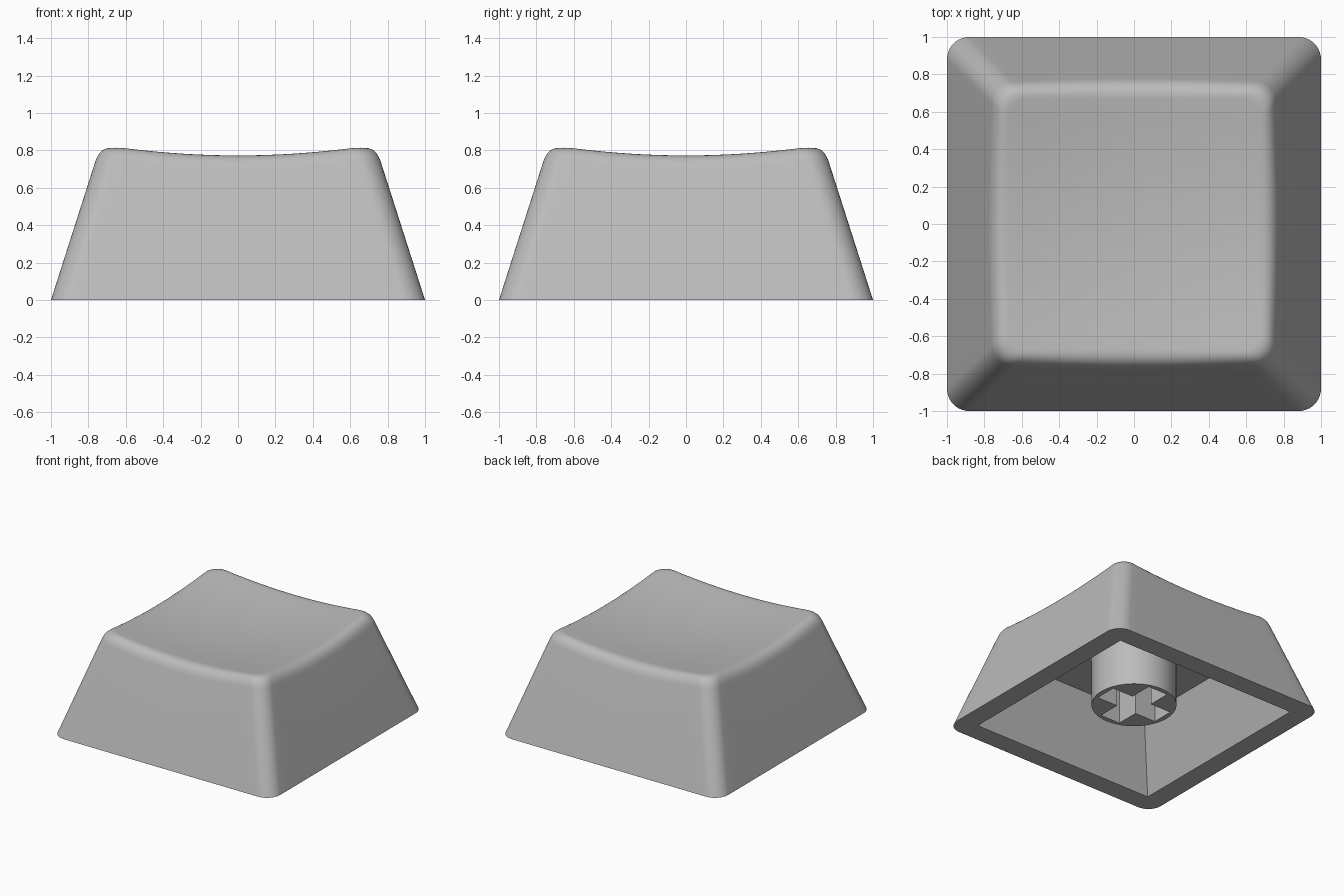
import bpy, bmesh, math

if "Cube" in bpy.data.objects:
    bpy.data.objects.remove(bpy.data.objects["Cube"])

SLOPE = 0.32                 # inward lean of the outer walls per unit height
DISH_LOW, DISH_CURVE = 0.725, 0.105
FILLET = 0.085

mat = bpy.data.materials.new("grey plastic")
mat.diffuse_color = (0.5, 0.5, 0.5, 1)
mat.use_nodes = True
mat.node_tree.nodes["Principled BSDF"].inputs["Base Color"].default_value = mat.diffuse_color


def dish(x, y):
    return DISH_LOW + DISH_CURVE * (x * x + y * y)


def rounded_square(half, radius, arc=10, side=20):
    """Closed outline; the point count does not depend on the radius."""
    pts, c = [], half - radius
    for q in range(4):
        ca, sa = round(math.cos(q * math.pi / 2)), round(math.sin(q * math.pi / 2))
        local = [(half, -c + 2 * c * i / side) for i in range(side)]
        local += [(c + radius * math.cos(a), c + radius * math.sin(a))
                  for a in (math.pi / 2 * i / arc for i in range(arc))]
        pts += [(x * ca - y * sa, x * sa + y * ca) for x, y in local]
    return pts


def wall_point(i, z):
    x, y = rounded_square(1 - SLOPE * z, 0.12 - 0.01 * z)[i]
    return x, y, z


def bridge(bm, a, b):
    n = len(a)
    for i in range(n):
        j = (i + 1) % n
        bm.faces.new((a[i], a[j], b[j], b[i]))


def finish(bm, name, angle=30):
    bmesh.ops.remove_doubles(bm, verts=bm.verts, dist=1e-4)
    bmesh.ops.recalc_face_normals(bm, faces=bm.faces)
    me = bpy.data.meshes.new(name)
    bm.to_mesh(me)
    bm.free()
    me.materials.append(mat)
    ob = bpy.data.objects.new(name, me)
    bpy.context.collection.objects.link(ob)
    bpy.ops.object.select_all(action='DESELECT')
    ob.select_set(True)
    bpy.context.view_layer.objects.active = ob
    bpy.ops.object.shade_smooth_by_angle(angle=math.radians(angle))


# Hollow cap: each column runs from the inner ceiling, round the rim,
# up the wall, over the filleted edge and into the dish
count = len(rounded_square(1, 0.12))
inner_top = rounded_square(0.63, 0)
inner_low = rounded_square(0.835, 0)
columns = []
for i in range(count):
    z = 0.78
    for _ in range(6):                       # where the wall meets the dish
        x, y, _z = wall_point(i, z)
        z = dish(x, y)
    edge = wall_point(i, z)
    low = wall_point(i, z - FILLET)
    s = 1 - FILLET / math.hypot(edge[0], edge[1])
    top = (edge[0] * s, edge[1] * s, dish(edge[0] * s, edge[1] * s))
    col = [(*inner_top[i], 0.53), (*inner_low[i], 0), wall_point(i, 0)]
    for k in range(9):
        t = k / 8
        col.append(tuple((1 - t) ** 2 * a + 2 * t * (1 - t) * b + t * t * c
                         for a, b, c in zip(low, edge, top)))
    for f in (0.85, 0.7, 0.55, 0.4, 0.25, 0.1):
        x, y = top[0] * f, top[1] * f
        col.append((x, y, dish(x, y)))
    columns.append(col)

bm = bmesh.new()
rings = [[bm.verts.new(col[r]) for col in columns] for r in range(len(columns[0]))]
for a, b in zip(rings, rings[1:]):
    bridge(bm, a, b)
bm.faces.new(rings[0])
bm.faces.new(rings[-1])
finish(bm, "cap_shell")

# Stem with a cross-shaped socket
R, L, W, Z0, Z1 = 0.32, 0.28, 0.09, 0.12, 0.54
circle = [(R * math.cos(a), R * math.sin(a))
          for a in (2 * math.pi * i / 64 for i in range(64))]
arm = [(L, -W), (L, W), (W, W)]
cross = []
for q in range(4):
    cross += arm
    arm = [(-y, x) for x, y in arm]

bm = bmesh.new()
rim = []
for outline, depth in ((circle, Z1), (cross, 0.5)):
    low = [bm.verts.new((x, y, Z0)) for x, y in outline]
    high = [bm.verts.new((x, y, depth)) for x, y in outline]
    bridge(bm, low, high)
    bm.faces.new(high)
    rim += [bm.edges.get((low[i], low[i - 1])) for i in range(len(low))]
bmesh.ops.triangle_fill(bm, edges=rim, use_beauty=True)
finish(bm, "stem")
